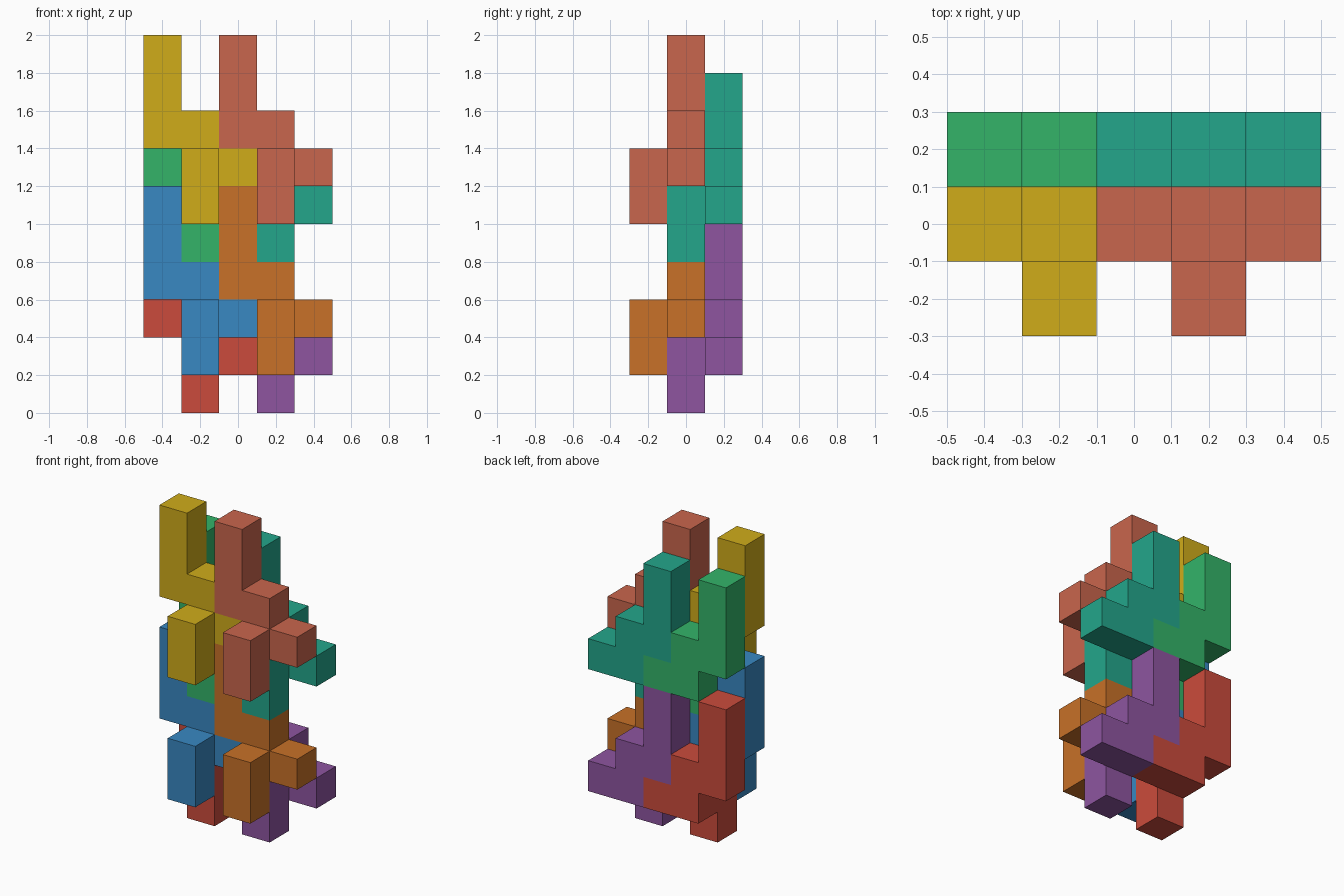
import bpy, bmesh
from math import radians
from mathutils import Vector

if "Cube" in bpy.data.objects:
    bpy.data.objects.remove(bpy.data.objects["Cube"])

S = 0.2  # edge of one cube cell

# One puzzle piece as cells (x, depth toward the prong, z)
PIECE = [(0, 0, 4), (0, 0, 3), (0, 0, 2), (1, 0, 2),
         (1, 0, 1), (2, 0, 1), (1, 1, 1), (1, 1, 0)]
SIDES = [Vector(d) for d in ((1, 0, 0), (-1, 0, 0), (0, 1, 0),
                             (0, -1, 0), (0, 0, 1), (0, 0, -1))]


def linear(c):
    c /= 255
    return c / 12.92 if c <= 0.04045 else ((c + 0.055) / 1.055) ** 2.4


def add_piece(name, x0, y0, z0, y_dir, rgb):
    """Outer skin of a piece; y_dir is the way its prong points."""
    cells = {(x0 + x, y0 + y * y_dir, z0 + z) for x, y, z in PIECE}
    bm = bmesh.new()
    verts = {}

    def vert(p):
        key = tuple(round(c * 2) for c in p)
        if key not in verts:
            verts[key] = bm.verts.new((p.x * S, p.y * S, (p.z + 0.5) * S))
        return verts[key]

    for cell in cells:
        centre = Vector(cell)
        for n in SIDES:
            if tuple(round(c) for c in centre + n) in cells:
                continue
            u = Vector((n.y, n.z, n.x))
            v = n.cross(u)
            bm.faces.new([vert(centre + (n + a * u + b * v) / 2)
                          for a, b in ((-1, -1), (1, -1), (1, 1), (-1, 1))])
    # Merge coplanar squares into clean flat faces
    bmesh.ops.dissolve_limit(bm, angle_limit=radians(1),
                             verts=bm.verts[:], edges=bm.edges[:])
    bmesh.ops.recalc_face_normals(bm, faces=bm.faces[:])
    mesh = bpy.data.meshes.new(name)
    bm.to_mesh(mesh)
    bm.free()
    mat = bpy.data.materials.new(name + "_paint")
    mat.diffuse_color = (*[linear(c) for c in rgb], 1)
    mat.use_nodes = True
    mat.node_tree.nodes["Principled BSDF"].inputs["Base Color"].default_value = mat.diffuse_color
    mesh.materials.append(mat)
    bpy.context.collection.objects.link(bpy.data.objects.new(name, mesh))


# Each layer: left and right piece in front, and their mirrored pair behind
LAYERS = [
    ("lower", 0, [("blue", (56, 136, 194)), ("orange", (200, 113, 40)),
                  ("red", (203, 75, 60)), ("purple", (142, 85, 160))]),
    ("upper", 4, [("yellow", (208, 172, 26)), ("salmon", (201, 102, 77)),
                  ("green", (51, 180, 105)), ("teal", (35, 166, 139))]),
]
for level, z, colours in LAYERS:
    for i, (colour, rgb) in enumerate(colours):
        x = -2 + 2 * (i % 2)
        back = i // 2
        # Front prongs point at the viewer; back prongs reach into the middle
        add_piece(f"{level}_{colour}_puzzle_piece", x, back, z + 1 - back, -1, rgb)
